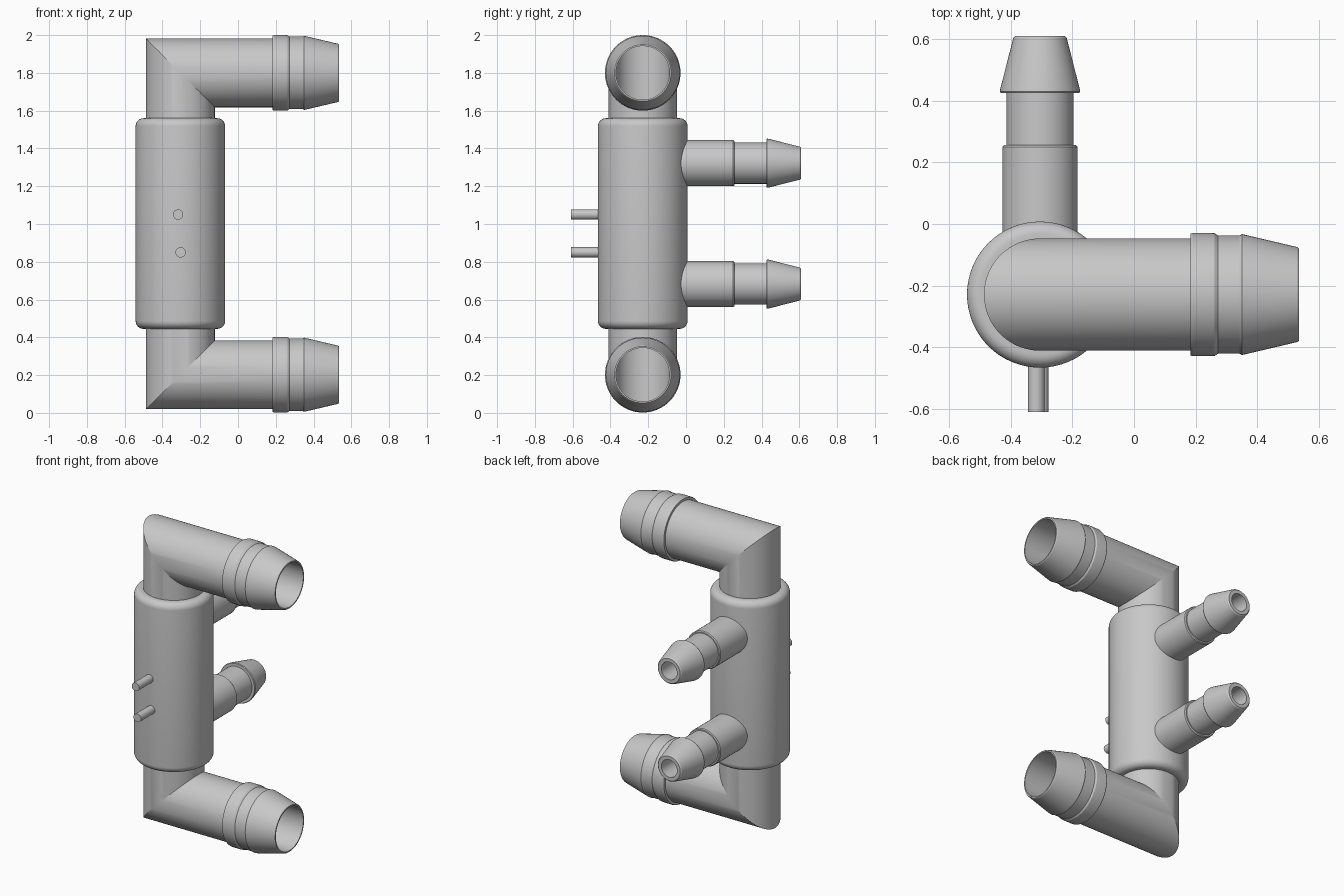
import bpy
import bmesh
from math import sin, cos, pi, radians

if "Cube" in bpy.data.objects:
    bpy.data.objects.remove(bpy.data.objects["Cube"], do_unlink=True)

SEGMENTS = 64
AXIS_X, AXIS_Y = -0.305, -0.229
TOP_Z, LOW_Z = 1.8, 0.202
PIPE_R, BORE_R = 0.182, 0.142

grey = bpy.data.materials.new("plain grey")
grey.use_nodes = True
grey.diffuse_color = (0.58, 0.58, 0.58, 1)
grey.node_tree.nodes["Principled BSDF"].inputs["Base Color"].default_value = grey.diffuse_color


def loft(name, ring_functions, closed=True):
    """Skin a row of rings; each ring function maps an angle to a point."""
    bm = bmesh.new()
    rings = [[bm.verts.new(f(2 * pi * i / SEGMENTS)) for i in range(SEGMENTS)]
             for f in ring_functions]
    pairs = list(zip(rings, rings[1:]))
    if closed:
        pairs.append((rings[-1], rings[0]))
    for a, b in pairs:
        for i in range(SEGMENTS):
            j = (i + 1) % SEGMENTS
            bm.faces.new((a[i], a[j], b[j], b[i]))
    if not closed:
        bm.faces.new(rings[0])
        bm.faces.new(rings[-1])
    bmesh.ops.recalc_face_normals(bm, faces=bm.faces)
    for face in bm.faces:
        face.smooth = True
    for edge in bm.edges:
        edge.smooth = edge.calc_face_angle(0) < radians(12)
    mesh = bpy.data.meshes.new(name)
    bm.to_mesh(mesh)
    bm.free()
    mesh.materials.append(grey)
    obj = bpy.data.objects.new(name, mesh)
    bpy.context.collection.objects.link(obj)
    return obj


# Ring makers: across x, at a mitred corner, around z, around y
def ring_x(x, r, z, side):
    return lambda a: (x, AXIS_Y + r * cos(a), z + side * r * sin(a))


def ring_mitre(r, z, side):
    return lambda a: (AXIS_X - r * sin(a), AXIS_Y + r * cos(a), z + side * r * sin(a))


def ring_z(z, r):
    return lambda a: (AXIS_X + r * cos(a), AXIS_Y + r * sin(a), z)


def ring_y(y, r, x, z):
    return lambda a: (x + r * cos(a), y, z + r * sin(a))


# Main pipe: hollow mitred U with a collar and hose barb on each end
barb = [(0.535, BORE_R), (0.535, 0.15), (0.53, 0.154), (0.36, 0.194), (0.35, 0.196),
        (0.343, 0.192), (0.272, 0.192), (0.262, 0.199), (0.25, 0.2),
        (0.19, 0.2), (0.183, 0.197), (0.183, PIPE_R)]
rings = [ring_x(x, r, TOP_Z, 1) for x, r in barb]
rings += [ring_mitre(PIPE_R, TOP_Z, 1), ring_mitre(PIPE_R, LOW_Z, -1)]
rings += [ring_x(x, r, LOW_Z, -1) for x, r in reversed(barb)]
rings += [ring_mitre(BORE_R, LOW_Z, -1), ring_mitre(BORE_R, TOP_Z, 1)]
loft("main_pipe", rings)

# Jacket: thick sleeve around the upright pipe with rounded rims
BODY_R, BODY_LOW, BODY_TOP, ROUND, SLEEVE_R = 0.237, 0.445, 1.56, 0.042, 0.165
arc = [k * pi / 16 for k in range(9)]
profile = [(BODY_LOW + ROUND * (1 - cos(t)), BODY_R - ROUND * (1 - sin(t))) for t in arc]
profile += [(BODY_LOW + BODY_TOP - z, r) for z, r in reversed(profile)]
profile = [(BODY_LOW, SLEEVE_R)] + profile + [(BODY_TOP, SLEEVE_R)]
loft("jacket", [ring_z(z, r) for z, r in profile])

# Side nozzles: stepped, barbed and bored
nozzle = [(-0.05, 0.057), (-0.05, 0.122), (0.25, 0.122), (0.256, 0.117), (0.256, 0.109),
          (0.425, 0.109), (0.425, 0.127), (0.43, 0.13), (0.438, 0.129),
          (0.603, 0.087), (0.61, 0.08), (0.61, 0.057)]
for label, z in (("upper", 1.322), ("lower", 0.682)):
    loft(label + "_nozzle", [ring_y(y, r, AXIS_X, z) for y, r in nozzle])

# Front sensor pins
for label, x, z in (("upper", -0.317, 1.05), ("lower", -0.304, 0.85)):
    loft(label + "_pin", [ring_y(y, 0.027, x, z) for y in (-0.61, -0.42)], closed=False)
